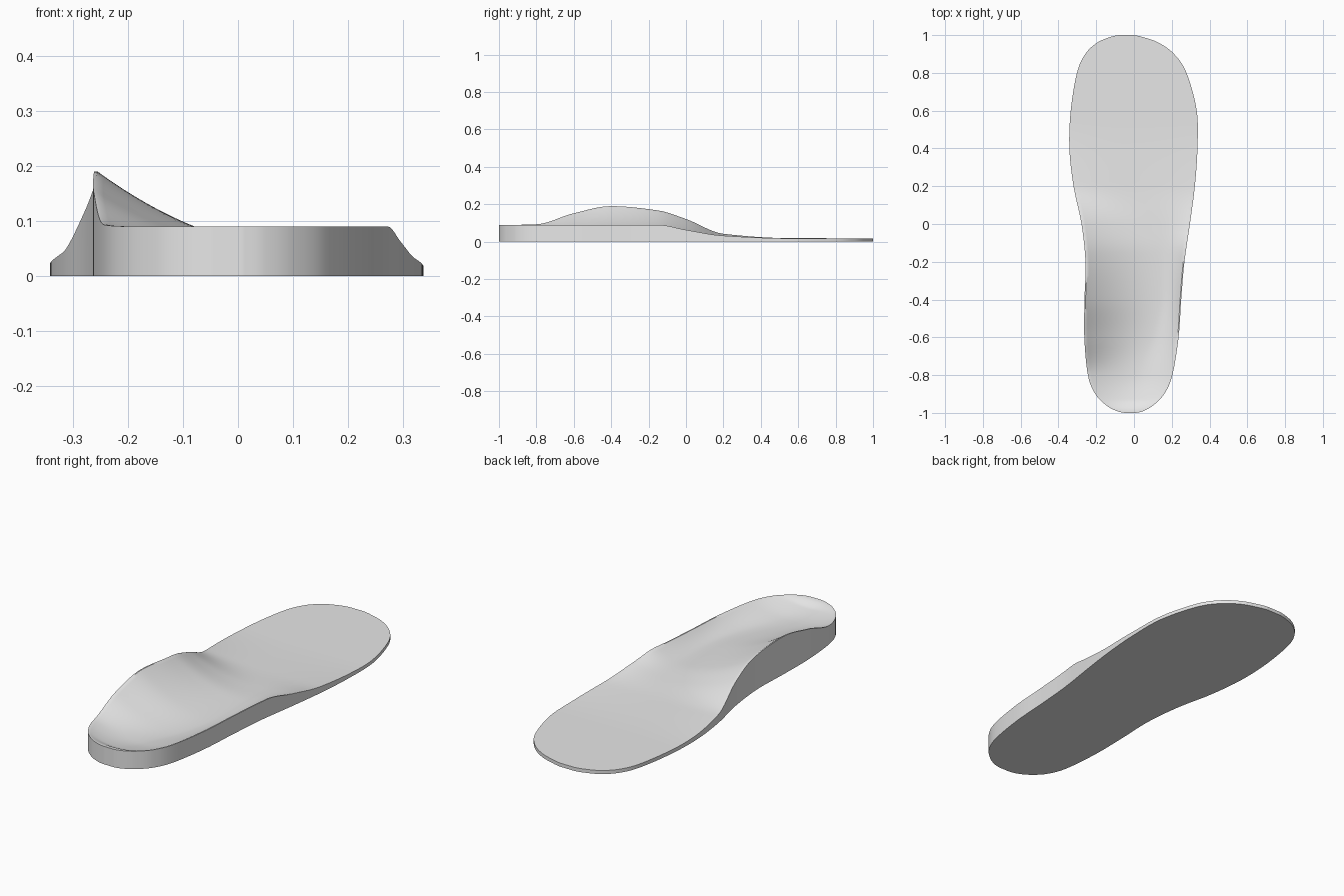
import bpy
import bmesh

cube = bpy.data.objects.get("Cube")
if cube:
    bpy.data.objects.remove(cube, do_unlink=True)

# Outline stations from heel to toe: y, inner side x, outer side x
OUTLINE = [
    (-1, -.05, .01), (-.99, -.092, .05), (-.96, -.147, .102), (-.9, -.205, .16),
    (-.8, -.244, .203), (-.6, -.263, .236), (-.4, -.262, .25), (-.2, -.257, .267),
    (0, -.278, .296), (.2, -.32, .322), (.4, -.342, .336), (.6, -.335, .332),
    (.8, -.302, .278), (.9, -.258, .212), (.96, -.195, .13), (.99, -.125, .045),
    (1, -.08, 0),
]

# Footbed heights: y, inner rim, outer rim, floor, position of lowest point across
HEIGHTS = [
    (-1, .09, .09, .09, 0), (-.985, .09, .09, .088, 0), (-.93, .09, .09, .066, 0),
    (-.8, .093, .09, .048, .15), (-.6, .152, .09, .043, .45), (-.4, .19, .09, .044, .6),
    (-.15, .167, .09, .045, .5), (0, .121, .063, .039, .3), (.2, .042, .032, .027, 0),
    (.55, .019, .018, .018, 0), (1, .018, .018, .018, 0),
]

RIM = .006      # width of the flat rim
STEPS = 8       # rows between outline stations
COLUMNS = 40    # faces across the footbed


def smooth_path(points, steps):
    """Catmull-Rom curve through the stations."""
    result = []
    for i in range(len(points) - 1):
        a = points[max(i - 1, 0)]
        b, c = points[i], points[i + 1]
        d = points[min(i + 2, len(points) - 1)]
        for k in range(steps):
            t = k / steps
            result.append([
                q + t * ((r - p) / 2 + t * ((2 * p - 5 * q + 4 * r - s) / 2
                         + t * (3 * q - p - 3 * r + s) / 2))
                for p, q, r, s in zip(a, b, c, d)])
    result.append(list(points[-1]))
    return result


def slope(table, i, column):
    """Monotone slope, so the heights never overshoot."""
    if i == 0 or i == len(table) - 1:
        return 0
    a, b, c = table[i - 1], table[i], table[i + 1]
    before = (b[column] - a[column]) / (b[0] - a[0])
    after = (c[column] - b[column]) / (c[0] - b[0])
    if before * after <= 0:
        return 0
    return 2 * before * after / (before + after)


def heights_at(y):
    """Smoothly interpolated footbed heights."""
    y = min(max(y, -1), 1)
    i = 0
    while i < len(HEIGHTS) - 2 and y > HEIGHTS[i + 1][0]:
        i += 1
    a, b = HEIGHTS[i], HEIGHTS[i + 1]
    h = b[0] - a[0]
    t = (y - a[0]) / h
    blend = t * t * (3 - 2 * t)
    return [a[c] + (b[c] - a[c]) * blend
            + h * t * (1 - t) * ((1 - t) * slope(HEIGHTS, i, c)
                                 - t * slope(HEIGHTS, i + 1, c))
            for c in range(1, 5)]


def section(y, left, right):
    """Top points of one cross-section, with a thin flat rim on each side."""
    inner, outer, floor, low = heights_at(y)
    row = [(left, y, inner)]
    for k in range(COLUMNS + 1):
        u = 2 * k / COLUMNS - 1
        x = left + RIM + (right - left - 2 * RIM) * (u + 1) / 2
        if u < low:
            z = floor + (inner - floor) * ((low - u) / (low + 1)) ** 2
        else:
            z = floor + (outer - floor) * ((u - low) / (1 - low)) ** 2
        row.append((x, y, z))
    row.append((right, y, outer))
    return row


# Insole body: lofted footbed, flat sole and upright side wall
bm = bmesh.new()
rows = [[bm.verts.new(p) for p in section(*s)] for s in smooth_path(OUTLINE, STEPS)]
for near, far in zip(rows, rows[1:]):
    for k in range(len(near) - 1):
        bm.faces.new((near[k], near[k + 1], far[k + 1], far[k]))

border = ([r[0] for r in rows] + rows[-1][1:-1]
          + [r[-1] for r in reversed(rows)] + rows[0][-2:0:-1])
base = [bm.verts.new((v.co.x, v.co.y, 0)) for v in border]
for k in range(len(border)):
    n = (k + 1) % len(border)
    bm.faces.new((border[k], border[n], base[n], base[k]))
bm.faces.new(base)
bmesh.ops.recalc_face_normals(bm, faces=bm.faces[:])

mesh = bpy.data.meshes.new("insole")
bm.to_mesh(mesh)
bm.free()
insole = bpy.data.objects.new("insole", mesh)
bpy.context.collection.objects.link(insole)

# Plain grey material
grey = bpy.data.materials.new("light_grey")
grey.use_nodes = True
colour = (.8, .8, .8, 1)
grey.diffuse_color = colour
grey.node_tree.nodes["Principled BSDF"].inputs["Base Color"].default_value = colour
mesh.materials.append(grey)

# Smooth surfaces with a crisp rim
bpy.ops.object.select_all(action='DESELECT')
insole.select_set(True)
bpy.context.view_layer.objects.active = insole
bpy.ops.object.shade_smooth_by_angle(angle=.6)
